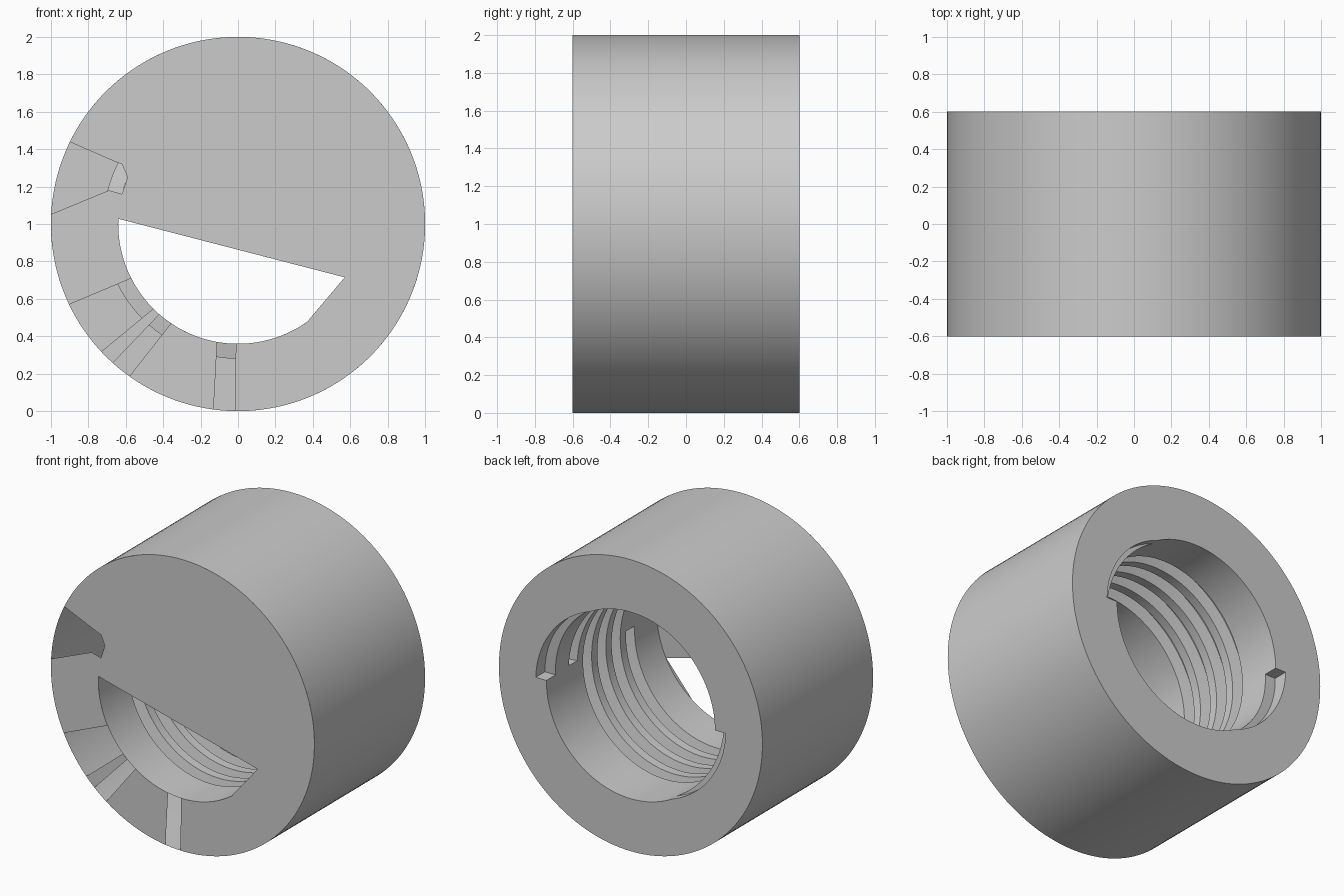
import bpy, bmesh
from math import cos, sin, radians, pi

if "Cube" in bpy.data.objects:
    bpy.data.objects.remove(bpy.data.objects["Cube"])

R, BORE, GROOVE, HALF = 1.0, 0.64, 0.72, 0.6


def pt(r, deg, y):
    a = radians(deg)
    return (r * cos(a), y, 1 + r * sin(a))


def finish(bm, name):
    bmesh.ops.recalc_face_normals(bm, faces=bm.faces)
    me = bpy.data.meshes.new(name)
    bm.to_mesh(me)
    bm.free()
    ob = bpy.data.objects.new(name, me)
    bpy.context.collection.objects.link(ob)
    return ob


def sweep(name, sections, closed=False):
    """Skin a list of equal-length closed cross-sections."""
    bm = bmesh.new()
    rows = [[bm.verts.new(p) for p in s] for s in sections]
    n = len(rows[0])
    pairs = list(zip(rows, rows[1:])) + ([(rows[-1], rows[0])] if closed else [])
    for a, b in pairs:
        for i in range(n):
            j = (i + 1) % n
            bm.faces.new((a[i], a[j], b[j], b[i]))
    if not closed:
        bm.faces.new(rows[0])
        bm.faces.new(rows[-1])
    return finish(bm, name)


def cut(ob, cutter):
    m = ob.modifiers.new("cut", 'BOOLEAN')
    m.operation, m.solver, m.object = 'DIFFERENCE', 'EXACT', cutter
    bpy.context.view_layer.objects.active = ob
    bpy.ops.object.modifier_apply(modifier=m.name)
    bpy.data.objects.remove(cutter)


# Ring body
N = 144
body = sweep("ring_body", [[pt(R, i * 360 / N, -HALF), pt(R, i * 360 / N, HALF),
                            pt(BORE, i * 360 / N, HALF), pt(BORE, i * 360 / N, -HALF)]
                           for i in range(N)], closed=True)

# Internal thread groove: four turns
TURNS, STEPS, Y0 = 4, 90, 0.31
secs = []
for i in range(TURNS * STEPS + 1):
    a = 0.7 + i * 360 / STEPS
    y = Y0 - 2 * Y0 * i / (TURNS * STEPS)
    secs.append([pt(0.6, a, y - .055), pt(GROOVE, a, y - .03),
                 pt(GROOVE, a, y + .03), pt(0.6, a, y + .055)])
cut(body, sweep("thread_cutter", secs))

# Two tapering lead-in slots on the back rim
for start in (0, 180):
    secs = []
    for i in range(25):
        t = i / 24
        r = GROOVE - (GROOVE - BORE + .01) * t ** 1.5
        a, y = start + 66 * t, HALF - .1 + .05 * t
        secs.append([pt(.58, a, y), pt(r, a, y), pt(r, a, HALF + .1), pt(.58, a, HALF + .1)])
    cut(body, sweep("slot_cutter", secs))

# Open the flat front so the broken cover can replace it
bm = bmesh.new()
bm.from_mesh(body.data)
front = [f for f in bm.faces if all(abs(v.co.y + HALF) < 1e-4 for v in f.verts)]
bmesh.ops.delete(bm, geom=front, context='FACES')
bm.to_mesh(body.data)
bm.free()


def arc(r, a, b):
    n = max(2, int(abs(b - a) / 2.5))
    return [pt(r, a + (b - a) * i / n, -HALF) for i in range(n + 1)]


def xz(*pts):
    return [(x, -HALF, z) for x, z in pts]


# Front cover: one big plate with an off-centre opening, plus two rim pieces
plates = [
    arc(R, 269, 514)
    + xz((-.65, 1.33), (-.62, 1.32), (-.59, 1.25), (-.62, 1.16), (-.69, 1.18))
    + arc(R, 177, 205.5) + arc(BORE, 207, 177.5)
    + xz((.57, .715), (.38, .49)) + arc(BORE, 306, 269),
    arc(R, 223, 228) + arc(BORE, 229, 225),
    arc(R, 234.5, 262.5) + arc(BORE, 260, 236),
]
bm = bmesh.new()
for p in plates:
    f = bm.faces.new([bm.verts.new(c) for c in p])
    f.normal_update()
    if f.normal.y > 0:
        f.normal_flip()
bmesh.ops.triangulate(bm, faces=bm.faces[:])
me = bpy.data.meshes.new("front_cover")
bm.to_mesh(me)
bm.free()
cover = bpy.data.objects.new("front_cover", me)
bpy.context.collection.objects.link(cover)

# Smooth round walls, crisp edges
bpy.ops.object.select_all(action='DESELECT')
body.select_set(True)
bpy.context.view_layer.objects.active = body
bpy.ops.object.shade_smooth_by_angle(angle=radians(30))
